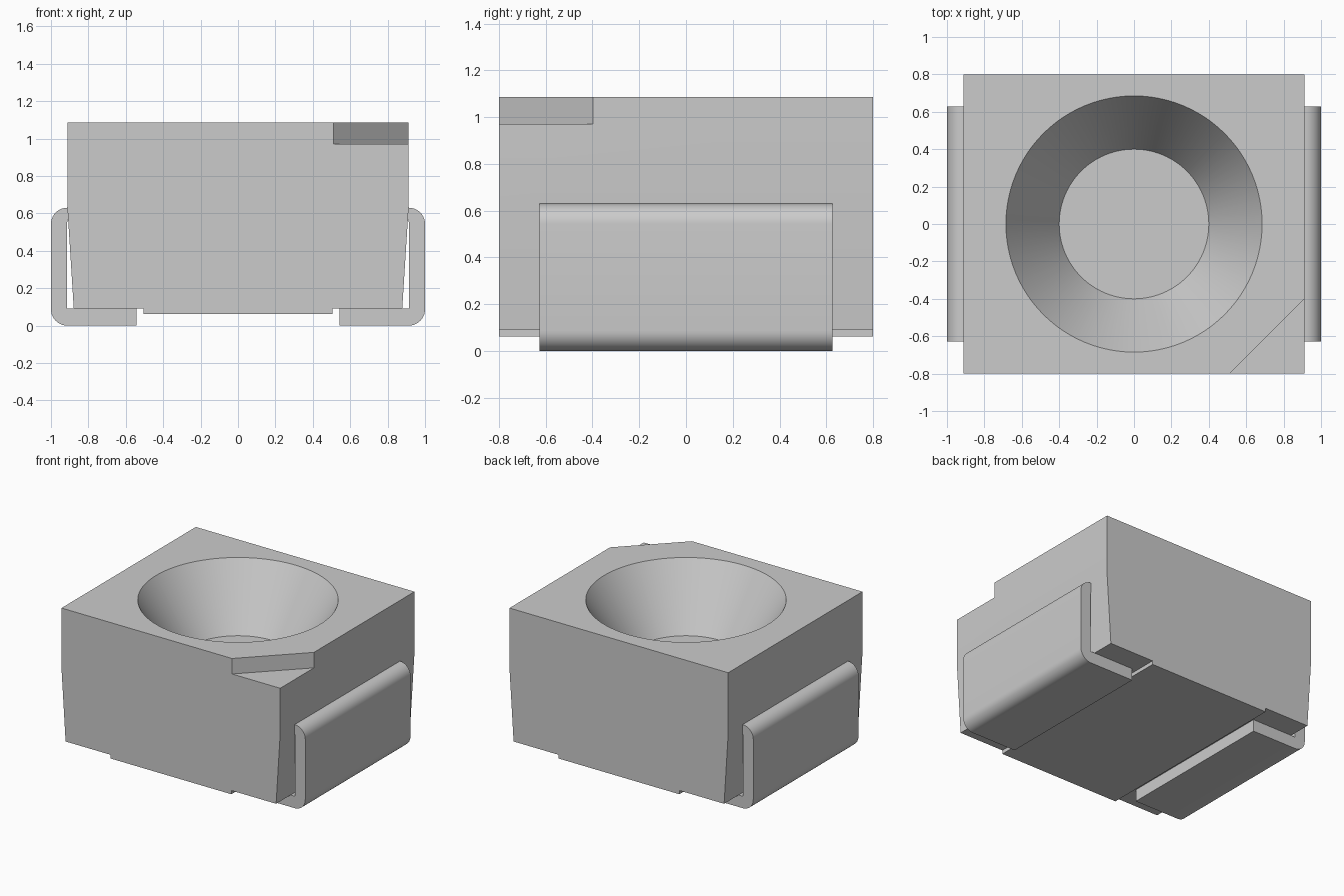
import bpy, bmesh, math

cube = bpy.data.objects.get("Cube")
if cube:
    bpy.data.objects.remove(cube, do_unlink=True)

# One grey for the whole model
grey = bpy.data.materials.new("light_grey")
grey.use_nodes = True
COLOUR = (0.6, 0.6, 0.6, 1)
grey.diffuse_color = COLOUR
grey.node_tree.nodes["Principled BSDF"].inputs["Base Color"].default_value = COLOUR


def prism(name, points, axis, start, end):
    """Extrude a 2D outline: (x, z) along y, or (x, y) along z."""
    place = (lambda p, d: (p[0], d, p[1])) if axis == "y" else (lambda p, d: (p[0], p[1], d))
    bm = bmesh.new()
    base = bm.faces.new([bm.verts.new(place(p, start)) for p in points])
    moved = bmesh.ops.extrude_face_region(bm, geom=[base])["geom"]
    offset = place((0, 0), end - start)
    bmesh.ops.translate(bm, vec=offset, verts=[v for v in moved if isinstance(v, bmesh.types.BMVert)])
    bmesh.ops.recalc_face_normals(bm, faces=bm.faces)
    mesh = bpy.data.meshes.new(name)
    bm.to_mesh(mesh)
    bm.free()
    mesh.materials.append(grey)
    obj = bpy.data.objects.new(name, mesh)
    bpy.context.collection.objects.link(obj)
    return obj


def activate(obj):
    bpy.ops.object.select_all(action="DESELECT")
    obj.select_set(True)
    bpy.context.view_layer.objects.active = obj


def cut(obj, cutter):
    cutter.hide_render = True
    mod = obj.modifiers.new("cut", "BOOLEAN")
    mod.operation, mod.solver, mod.object = "DIFFERENCE", "EXACT", cutter
    activate(obj)
    bpy.ops.object.modifier_apply(modifier=mod.name)
    bpy.data.objects.remove(cutter, do_unlink=True)


def arc(cx, cz, r, a0, a1, n=10):
    return [(cx + r * math.cos(math.radians(a0 + (a1 - a0) * i / n)),
             cz + r * math.sin(math.radians(a0 + (a1 - a0) * i / n))) for i in range(n + 1)]


# Housing: tapered lower sides and a raised pad underneath
half = [(0.505, 0.062), (0.505, 0.09), (0.878, 0.09), (0.912, 0.63), (0.912, 1.087)]
body = prism("housing", half + [(-x, z) for x, z in reversed(half)], "y", -0.8, 0.8)

# Conical cup, continued above the top face so the cut is clean
FLOOR, TOP, R_FLOOR, R_TOP = 0.63, 1.087, 0.4, 0.685
depth = 0.6
r_end = R_FLOOR + (R_TOP - R_FLOOR) * depth / (TOP - FLOOR)
bpy.ops.mesh.primitive_cone_add(vertices=96, radius1=R_FLOOR, radius2=r_end, depth=depth,
                                location=(0, 0, FLOOR + depth / 2))
cup = bpy.context.object
cup.data.materials.append(grey)
cut(body, cup)

# Polarity notch on one top corner
notch = prism("notch_cutter", [(0.41, -0.9), (1.012, -0.9), (1.012, -0.298)], "z", 0.97, 1.3)
cut(body, notch)
activate(body)
bpy.ops.object.shade_smooth_by_angle(angle=math.radians(25))

# Bent metal terminals wrapping from each side to underneath
R = 0.087
outline = ([(0.542, 0), *arc(1 - R, R, R, -90, 0), *arc(1 - R, 0.63 - R, R, 0, 90)]
           + [(0.90, 0.63), (0.90, 0.60), (0.914, 0.55), (0.914, 0.09), (0.542, 0.09)])
for name, side in (("left_terminal", 1), ("right_terminal", -1)):
    lead = prism(name, [(side * x, z) for x, z in outline], "y", -0.627, 0.627)
    activate(lead)
    bpy.ops.object.shade_smooth_by_angle(angle=math.radians(25))
